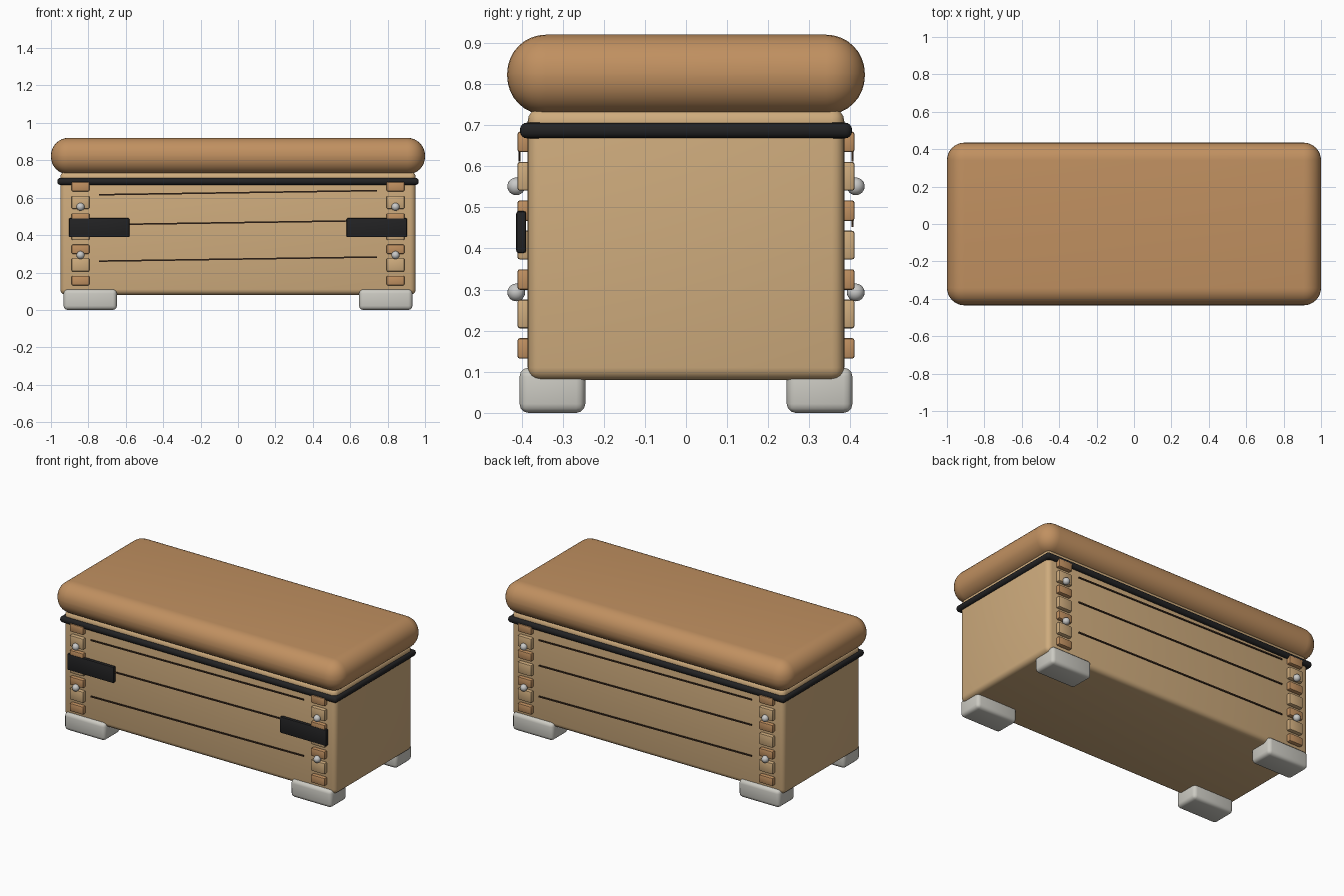
import bpy
from math import atan2

default = bpy.data.objects.get("Cube")
if default:
    bpy.data.objects.remove(default, do_unlink=True)


def material(name, rgb):
    mat = bpy.data.materials.new(name)
    mat.use_nodes = True
    mat.diffuse_color = (*rgb, 1)
    mat.node_tree.nodes["Principled BSDF"].inputs["Base Color"].default_value = (*rgb, 1)
    return mat


wood = material("pale wood", (0.62, 0.41, 0.205))
leather = material("tan leather", (0.53, 0.28, 0.118))
black = material("black rubber", (0.016, 0.016, 0.017))
groove_brown = material("dark brown", (0.06, 0.032, 0.018))
foot_grey = material("warm light grey", (0.60, 0.59, 0.54))
metal = material("bolt grey", (0.58, 0.58, 0.57))


def finish(obj, name, mat):
    obj.name = name
    obj.data.materials.append(mat)
    bpy.ops.object.shade_smooth_by_angle()
    return obj


def box(name, mat, centre, size, bevel=0.0, segments=3, tilt=0.0):
    bpy.ops.mesh.primitive_cube_add(size=1, location=centre)
    obj = bpy.context.object
    obj.scale = size
    bpy.ops.object.transform_apply(location=False, rotation=False, scale=True)
    obj.rotation_euler.y = tilt
    if bevel:
        mod = obj.modifiers.new("Rounded edges", "BEVEL")
        mod.width = bevel
        mod.segments = segments
        bpy.ops.object.modifier_apply(modifier=mod.name)
    return finish(obj, name, mat)


# Main box, trim band and padded top
box("body", wood, (0, 0, 0.41), (1.9, 0.77, 0.66), 0.03, 4)
box("trim_band", black, (0, 0, 0.687), (1.932, 0.808, 0.038), 0.017, 4)
box("cushion", leather, (0, 0, 0.8225), (2.0, 0.87, 0.195), 0.094, 8)

# Corner feet
for x in (-1, 1):
    for y in (-1, 1):
        box("foot", foot_grey, (x * 0.79, y * 0.325, 0.055), (0.285, 0.16, 0.11), 0.022)

# Front and back: finger joints, bolts and board seams
SEAM_LENGTH, SEAM_RISE = 1.485, 0.022
for side, face in ((-1, "front"), (1, "back")):
    for x in (-0.842, 0.842):
        for i in range(7):
            dark = i % 2 == 0
            box(face + "_joint_block", leather if dark else wood,
                (x, side * 0.393, 0.157 + i * 0.0837),
                (0.095, 0.034, 0.05 if dark else 0.07), 0.006, 2)
        for z in (0.293, 0.551):
            bpy.ops.mesh.primitive_uv_sphere_add(
                segments=20, ring_count=12, radius=0.0215, location=(x, side * 0.413, z))
            finish(bpy.context.object, face + "_bolt", metal)
    for z in (0.272, 0.467, 0.627):
        box(face + "_seam", groove_brown, (0, side * 0.405, z),
            (SEAM_LENGTH, 0.006, 0.008), tilt=side * atan2(SEAM_RISE, SEAM_LENGTH))

# Front straps
for x in (-0.742, 0.742):
    box("front_strap", black, (x, -0.401, 0.44), (0.323, 0.024, 0.102), 0.006, 2)
